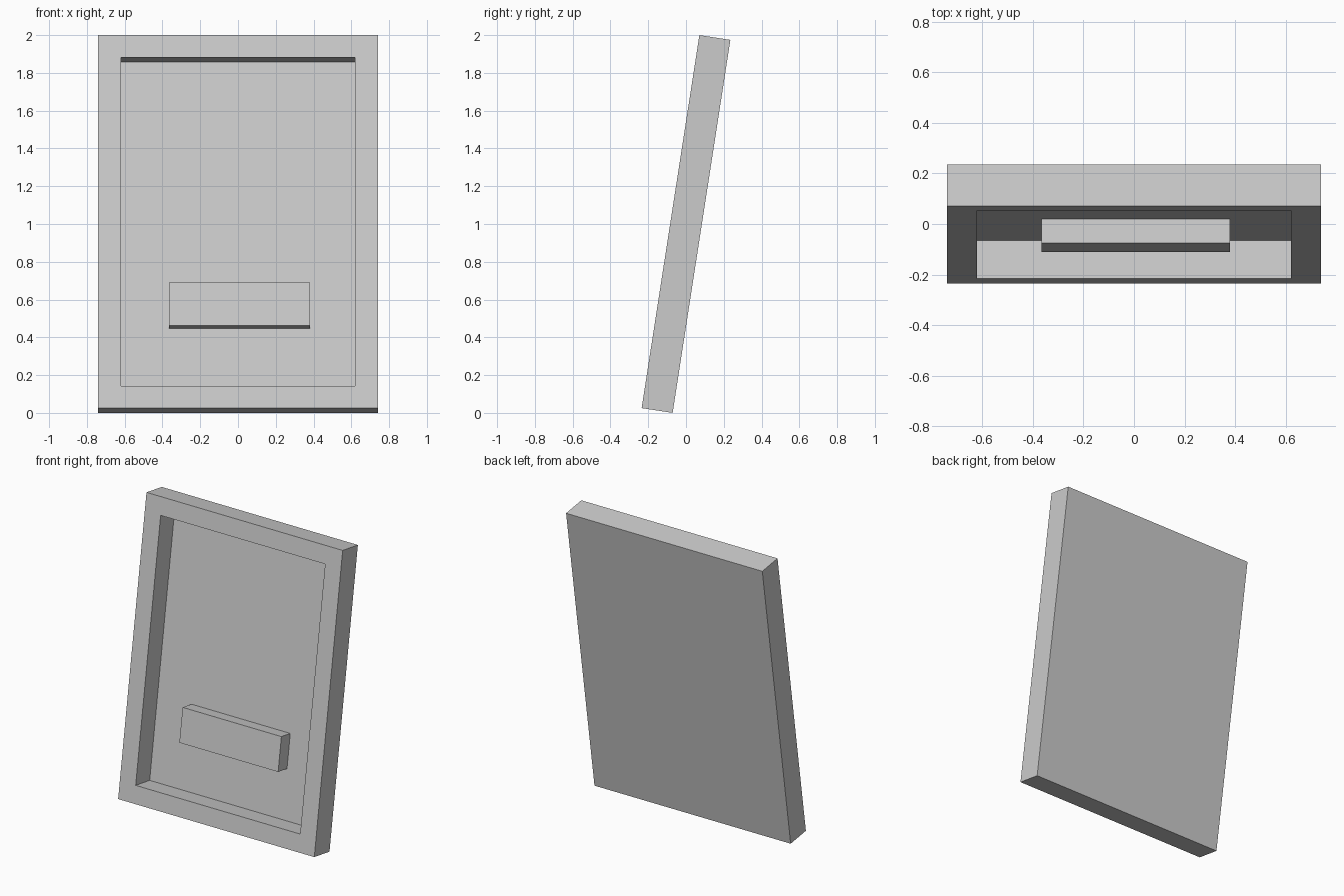
import bpy, bmesh, math
from mathutils import Matrix, Vector

if "Cube" in bpy.data.objects:
    bpy.data.objects.remove(bpy.data.objects["Cube"])

TILT = Matrix.Translation((0, 0, 1)) @ Matrix.Rotation(math.radians(-8.8), 4, 'X')


def box_mesh(lo, hi):
    """bmesh box between two corners, in the panel's untilted frame."""
    lo, hi = Vector(lo), Vector(hi)
    bm = bmesh.new()
    bmesh.ops.create_cube(bm, size=1)
    bmesh.ops.scale(bm, vec=hi - lo, verts=bm.verts)
    bmesh.ops.translate(bm, vec=(lo + hi) / 2, verts=bm.verts)
    return bm


def finish(name, bm):
    """Lean the part back and add it to the scene."""
    bm.transform(TILT)
    bmesh.ops.recalc_face_normals(bm, faces=bm.faces)
    mesh = bpy.data.meshes.new(name)
    bm.to_mesh(mesh)
    bm.free()
    obj = bpy.data.objects.new(name, mesh)
    bpy.context.collection.objects.link(obj)
    return obj


# Leaning panel with a deep rectangular recess in its front
bm = box_mesh((-0.74, -0.083, -0.999), (0.74, 0.083, 0.999))
bm.normal_update()
front = min(bm.faces, key=lambda f: f.calc_center_median().y)
bmesh.ops.inset_region(bm, faces=[front], thickness=0.169)
pocket = bmesh.ops.extrude_discrete_faces(bm, faces=[front])['faces'][0]
bmesh.ops.translate(bm, vec=(0, 0.153, 0), verts=pocket.verts)
finish("recessed_panel", bm)

# Small ledge block fixed to the floor of the recess
finish("ledge_block", box_mesh((-0.365, -0.027, -0.548), (0.38, 0.07, -0.318)))
